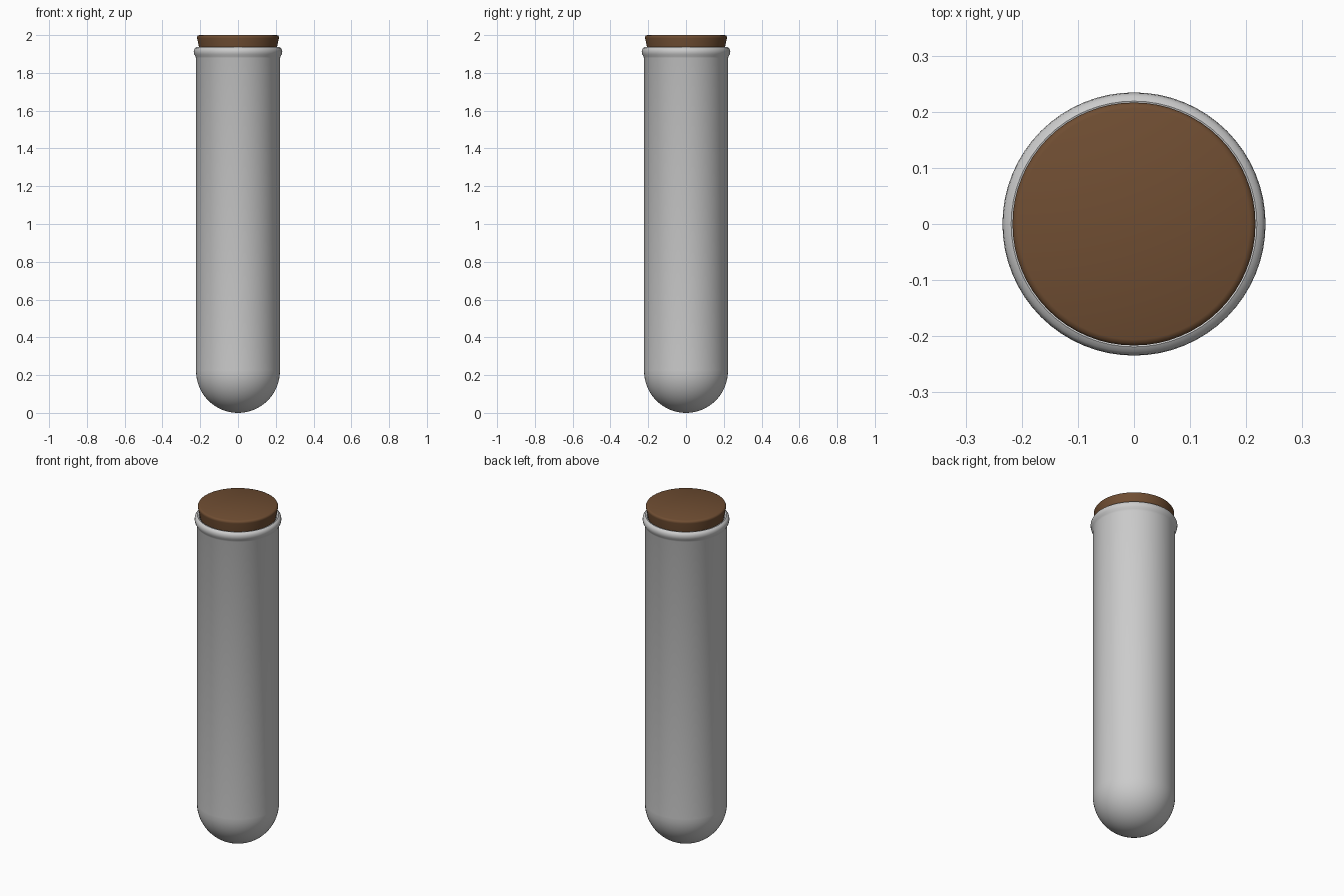
import bpy, bmesh, math

if "Cube" in bpy.data.objects:
    bpy.data.objects.remove(bpy.data.objects["Cube"])

SEG = 64
R = 0.222      # outer glass radius
WALL = 0.018   # glass thickness


def lathe(name, profile, closed=False, angle=40):
    """Spin an (r, z) profile around z."""
    bm = bmesh.new()
    verts = [bm.verts.new((r, 0, z)) for r, z in profile]
    pairs = list(zip(verts, verts[1:]))
    if closed:
        pairs.append((verts[-1], verts[0]))
    edges = [bm.edges.new(p) for p in pairs]
    bmesh.ops.spin(bm, geom=verts + edges, cent=(0, 0, 0), axis=(0, 0, 1),
                   angle=2 * math.pi, steps=SEG, use_duplicate=False)
    bmesh.ops.remove_doubles(bm, verts=bm.verts, dist=1e-5)
    bmesh.ops.recalc_face_normals(bm, faces=bm.faces)
    me = bpy.data.meshes.new(name)
    bm.to_mesh(me)
    bm.free()
    ob = bpy.data.objects.new(name, me)
    bpy.context.collection.objects.link(ob)
    bpy.ops.object.select_all(action='DESELECT')
    ob.select_set(True)
    bpy.context.view_layer.objects.active = ob
    bpy.ops.object.shade_smooth_by_angle(angle=math.radians(angle))
    return ob


def arc(r, cz, a0, a1, n):
    """Points on a circle around (0, cz), angles in degrees."""
    pts = []
    for i in range(n + 1):
        a = math.radians(a0 + (a1 - a0) * i / n)
        pts.append((max(0.0, r * math.cos(a)), cz + r * math.sin(a)))
    return pts


# Glass tube wall with a rolled lip, hollow inside
inner = R - WALL
lathe("glass_tube", [
    (R, 0.225), (R, 1.878), (0.226, 1.888), (0.232, 1.899), (0.2345, 1.911),
    (0.233, 1.922), (0.228, 1.931), (0.219, 1.936), (0.210, 1.933),
    (inner, 1.922), (inner, 0.225)], closed=True)

# Hemispherical bottom with the same wall thickness
lathe("round_bottom",
      arc(R, R, -90, 0, 16) + [(R, 0.225), (inner, 0.225)] + arc(inner, R, 0, -90, 16))

# Tapered cork stopper with a softened top edge
cork = lathe("cork_stopper", [
    (0, 1.72), (0.180, 1.72), (0.186, 1.726), (0.204, 1.925), (0.2165, 1.984),
    (0.2165, 1.991), (0.213, 1.997), (0.206, 2.0), (0, 2.0)], angle=50)
mat = bpy.data.materials.new("cork_brown")
mat.diffuse_color = (0.16, 0.075, 0.032, 1)
mat.use_nodes = True
mat.node_tree.nodes["Principled BSDF"].inputs["Base Color"].default_value = mat.diffuse_color
cork.data.materials.append(mat)
